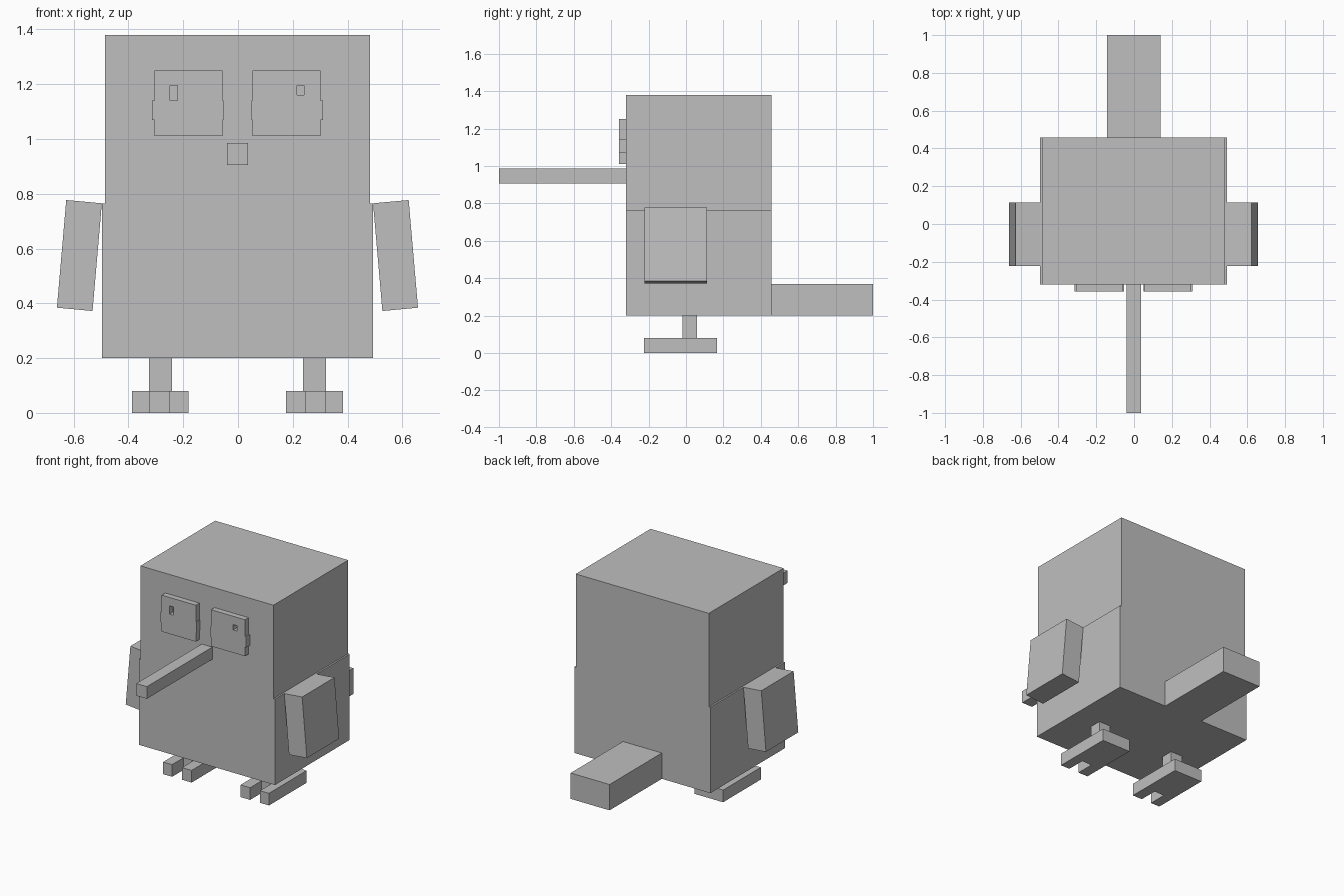
import bpy
import bmesh
from math import pi

if "Cube" in bpy.data.objects:
    bpy.data.objects.remove(bpy.data.objects["Cube"], do_unlink=True)

CX = -0.002  # symmetry line of the figure

grey = bpy.data.materials.new("plain_grey")
grey.use_nodes = True
COLOUR = (0.52, 0.52, 0.52, 1)
grey.diffuse_color = COLOUR
grey.node_tree.nodes["Principled BSDF"].inputs["Base Color"].default_value = COLOUR


def rect(x0, x1, z0, z1):
    return [(x0, z0), (x1, z0), (x1, z1), (x0, z1)]


def mirrored(points):
    return [(-x, z) for x, z in reversed(points)]


def solid(name, loops, start, end, flat=False):
    """Extrude outlines (inner loops become holes) along y, or along z if flat."""
    curve = bpy.data.curves.new(name, "CURVE")
    curve.dimensions = "2D"
    curve.fill_mode = "BOTH"
    curve.extrude = (end - start) / 2
    for loop in loops:
        spline = curve.splines.new("POLY")
        spline.points.add(len(loop) - 1)
        for point, (a, b) in zip(spline.points, loop):
            point.co = (a, b, 0, 1)
        spline.use_cyclic_u = True
        spline.use_smooth = False
    obj = bpy.data.objects.new(name, curve)
    bpy.context.collection.objects.link(obj)
    bpy.ops.object.select_all(action="DESELECT")
    obj.select_set(True)
    bpy.context.view_layer.objects.active = obj
    bpy.ops.object.convert(target="MESH")
    obj = bpy.context.view_layer.objects.active
    middle = (start + end) / 2
    if flat:
        obj.location = (CX, 0, middle)
    else:
        obj.location = (CX, middle, 0)
        obj.rotation_euler = (pi / 2, 0, 0)
    # Weld caps to walls and keep every face flat
    bm = bmesh.new()
    bm.from_mesh(obj.data)
    bmesh.ops.remove_doubles(bm, verts=bm.verts, dist=0.0001)
    bmesh.ops.recalc_face_normals(bm, faces=bm.faces)
    for face in bm.faces:
        face.smooth = False
    bm.to_mesh(obj.data)
    bm.free()
    obj.data.materials.clear()
    obj.data.materials.append(grey)
    return obj


# Body: block with a slightly wider lower half
half = [(0.495, 0.2), (0.495, 0.765), (0.484, 0.765), (0.484, 1.38)]
solid("body", [half + mirrored(half)], -0.32, 0.457)

# Beak and tail
solid("beak", [rect(-0.038, 0.039, 0.905, 0.985)], -1.0, -0.32)
solid("tail", [rect(-0.142, 0.141, 0.2, 0.37)], 0.457, 1.0)

# Shapes on the model's left, mirrored for its right
arm = [(0.495, 0.765), (0.529, 0.372), (0.659, 0.384), (0.625, 0.777)]
foot = [(0.178, 0.167), (0.178, -0.225), (0.248, -0.225), (0.248, -0.105),
        (0.32, -0.105), (0.32, -0.225), (0.385, -0.225), (0.385, 0.167)]
eye = [(0.055, 1.01), (0.303, 1.01), (0.303, 1.07), (0.312, 1.07),
       (0.312, 1.14), (0.303, 1.14), (0.303, 1.25), (0.055, 1.25),
       (0.055, 1.14), (0.051, 1.14), (0.051, 1.07), (0.055, 1.07)]
pupils = {"left": rect(0.217, 0.243, 1.16, 1.195),
          "right": rect(-0.246, -0.218, 1.14, 1.195)}

for side, pupil in pupils.items():
    place = mirrored if side == "right" else list
    solid(side + "_arm", [place(arm)], -0.223, 0.113)
    solid(side + "_foot", [place(foot)], 0, 0.08, flat=True)
    solid(side + "_leg", [place(rect(0.239, 0.323, 0.08, 0.2))], -0.02, 0.06)
    # Eye plate with a pupil cut through it
    solid(side + "_eye", [place(eye), pupil], -0.357, -0.32)
